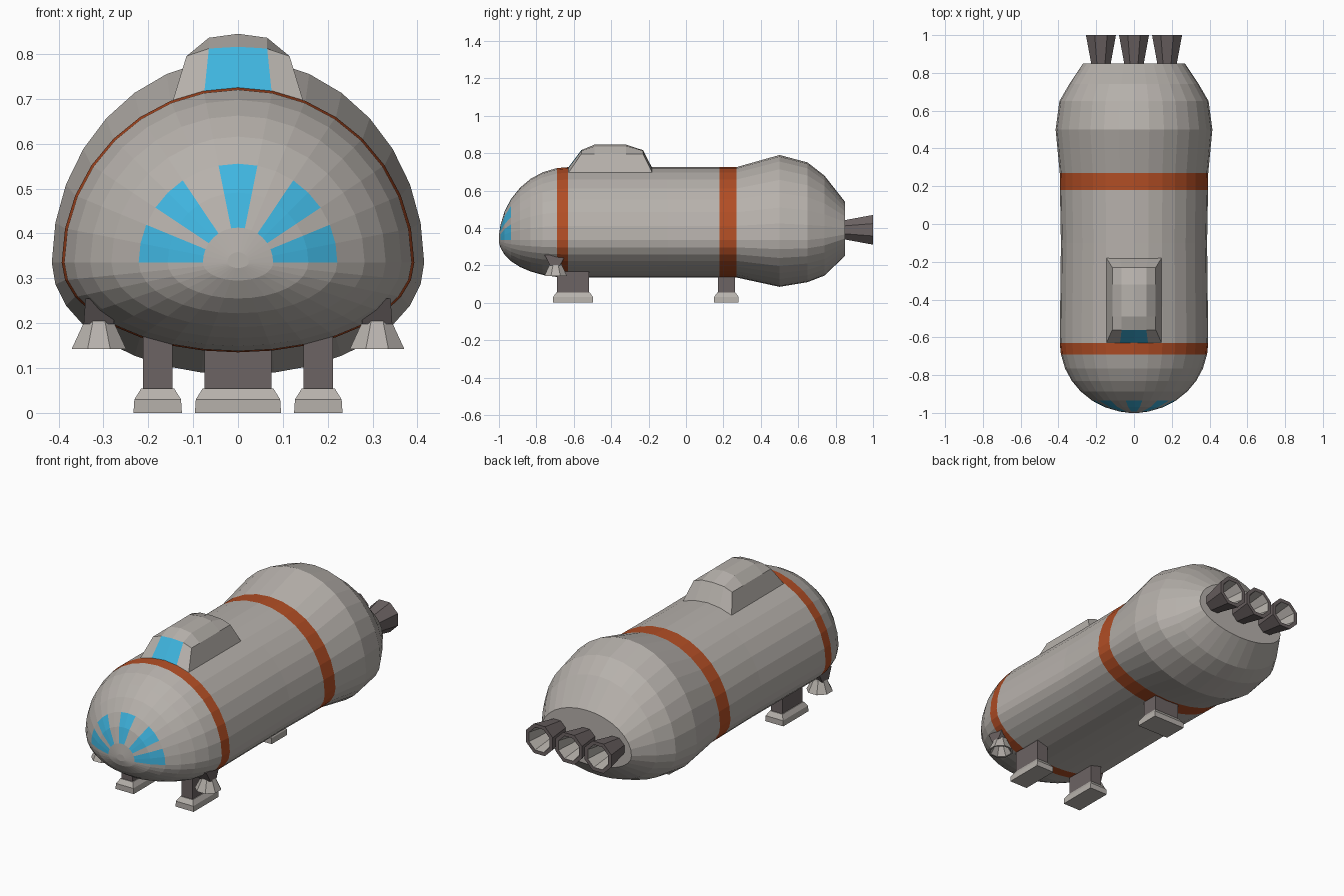
import bpy, bmesh, math
from mathutils import Vector

if "Cube" in bpy.data.objects:
    bpy.data.objects.remove(bpy.data.objects["Cube"])


def material(name, rgb):
    m = bpy.data.materials.new(name)
    m.diffuse_color = (*rgb, 1)
    m.use_nodes = True
    m.node_tree.nodes["Principled BSDF"].inputs["Base Color"].default_value = m.diffuse_color
    return m


HULL = material("warm grey", (0.47, 0.44, 0.41))
ORANGE = material("rust orange", (0.44, 0.075, 0.018))
BLUE = material("window blue", (0.05, 0.46, 0.74))
DARK = material("dark metal", (0.15, 0.125, 0.125))


def finish(name, bm, mats):
    bmesh.ops.recalc_face_normals(bm, faces=bm.faces)
    me = bpy.data.meshes.new(name)
    bm.to_mesh(me)
    bm.free()
    for m in mats:
        me.materials.append(m)
    ob = bpy.data.objects.new(name, me)
    bpy.context.collection.objects.link(ob)
    return ob


def loft(name, rings, mats, rule=None, caps=(True, True)):
    """Skin closed rings of points; rule(ring, side) gives the material index."""
    bm = bmesh.new()
    vs = [[bm.verts.new(p) for p in r] for r in rings]
    n = len(vs[0])
    for i in range(len(vs) - 1):
        for k in range(n):
            j = (k + 1) % n
            f = bm.faces.new((vs[i][k], vs[i][j], vs[i + 1][j], vs[i + 1][k]))
            if rule:
                f.material_index = rule(i, k)
    if caps[0]:
        f = bm.faces.new(vs[0])
        f.material_index = rule(0, -1) if rule else 0
    if caps[1]:
        f = bm.faces.new(vs[-1])
        f.material_index = rule(len(vs) - 2, -1) if rule else 0
    return finish(name, bm, mats)


# Hull: egg-shaped section (round above, flattened below) lofted along y
def section(y, w, c, up, down, n=32):
    pts = []
    for k in range(n):
        a = 2 * math.pi * k / n
        s = math.sin(a)
        pts.append((w * math.cos(a), y, c + (up if s > 0 else down) * s))
    return pts


stations = []
for f in (0.06, 0.2, 0.4, 0.565, 0.72, 0.84, 0.93):
    stations.append((-0.63 - 0.37 * math.sqrt(1 - f * f), 0.392 * f, 0.335, 0.39 * f, 0.2 * f))
stations[0] = (-1.0,) + stations[0][1:]
stations += [(-0.69, 0.387, 0.335, 0.385, 0.197),
             (-0.63, 0.393, 0.335, 0.39, 0.2),
             (-0.1, 0.387, 0.335, 0.39, 0.2),
             (0.18, 0.392, 0.335, 0.39, 0.2),
             (0.27, 0.393, 0.335, 0.39, 0.2),
             (0.5, 0.415, 0.335, 0.455, 0.25),
             (0.65, 0.395, 0.335, 0.415, 0.225),
             (0.74, 0.343, 0.345, 0.335, 0.2),
             (0.85, 0.27, 0.365, 0.175, 0.115)]
WINDOW_SIDES = {0, 1, 3, 4, 7, 8, 11, 12, 14, 15}


def hull_rule(i, k):
    if i in (7, 10):
        return 1                      # orange bands
    if i in (1, 2) and k in WINDOW_SIDES:
        return 2                      # fan of nose windows
    return 0


loft("hull", [section(*s) for s in stations], [HULL, ORANGE, BLUE], hull_rule)

# Cockpit: faceted canopy with a blue windscreen
XS = (-0.115, -0.065, 0, 0.065, 0.115)
bm = bmesh.new()


def canopy_row(y, zs, xs=XS):
    zs = zs + zs[-2::-1]
    return [bm.verts.new((x, y, z)) for x, z in zip(xs, zs)]


base_x = (-0.147, -0.075, 0, 0.075, 0.147)
low, high = (0.795, 0.812, 0.816), (0.795, 0.836, 0.845)
rows = [canopy_row(-0.632, (0.69, 0.715, 0.72), base_x),
        canopy_row(-0.56, low),
        canopy_row(-0.49, high),
        canopy_row(-0.32, high),
        canopy_row(-0.23, low),
        canopy_row(-0.178, (0.69, 0.71, 0.715), base_x)]
for i in range(5):
    for k in range(4):
        f = bm.faces.new((rows[i][k], rows[i][k + 1], rows[i + 1][k + 1], rows[i + 1][k]))
        if i == 0 and k in (1, 2):
            f.material_index = 1
for e in (0, 4):
    bm.faces.new([r[e] for r in rows])
finish("cockpit", bm, [HULL, BLUE])


# Landing legs: dark post on a bevelled grey foot
def block(name, x, y, levels, mat):
    rings = [[(x + sx * hx, y + sy * hy, z) for sx, sy in ((-1, -1), (1, -1), (1, 1), (-1, 1))]
             for hx, hy, z in levels]
    loft(name, rings, [mat])


def leg(name, x, y, hx, hy):
    block(name + "_post", x, y, [(hx, hy, 0.04), (hx, hy, 0.24)], DARK)
    g = 0.021
    block(name + "_foot", x, y, [(hx + g, hy + g, 0), (hx + g - 0.002, hy + g, 0.03),
                                 (hx + 0.004, hy + 0.004, 0.054)], HULL)


for side, s in (("left", -1), ("right", 1)):
    leg("front_leg_" + side, s * 0.179, -0.604, 0.033, 0.086)
leg("rear_leg", 0, 0.216, 0.075, 0.045)


# Nozzles: eight-sided hollow cones along an axis
def nozzle(name, origin, axis, profile, outer, inner, n_outer):
    axis = Vector(axis)
    u = Vector((1, 0, 0))
    v = axis.cross(u)
    rings = []
    for r, d in profile:
        rings.append([Vector(origin) + axis * d + (u * math.cos(a) + v * math.sin(a)) * r
                      for a in [math.pi / 8 + k * math.pi / 4 for k in range(8)]])
    loft(name, rings, [outer, inner], lambda i, k: int(i >= n_outer))


# Main engines
for label, x in (("left", -0.175), ("middle", 0), ("right", 0.175)):
    nozzle("engine_" + label, (x, 0.82, 0.39), (0, 1, 0),
           [(0.052, 0), (0.056, 0.03), (0.086, 0.18), (0.066, 0.18), (0.045, 0.06)],
           DARK, HULL, 3)

# Front manoeuvring thrusters with flared mounts
for side, s in (("left", -1), ("right", 1)):
    nozzle("thruster_" + side, (s * 0.31, -0.697, 0.2), (0, 0, -1),
           [(0.034, -0.01), (0.037, 0), (0.066, 0.058), (0.056, 0.058), (0.03, 0.01)],
           HULL, HULL, 3)
    block("thruster_mount_" + side, s * 0.31, -0.7,
          [(0.034, 0.026, 0.198), (0.03, 0.056, 0.255)], DARK)
